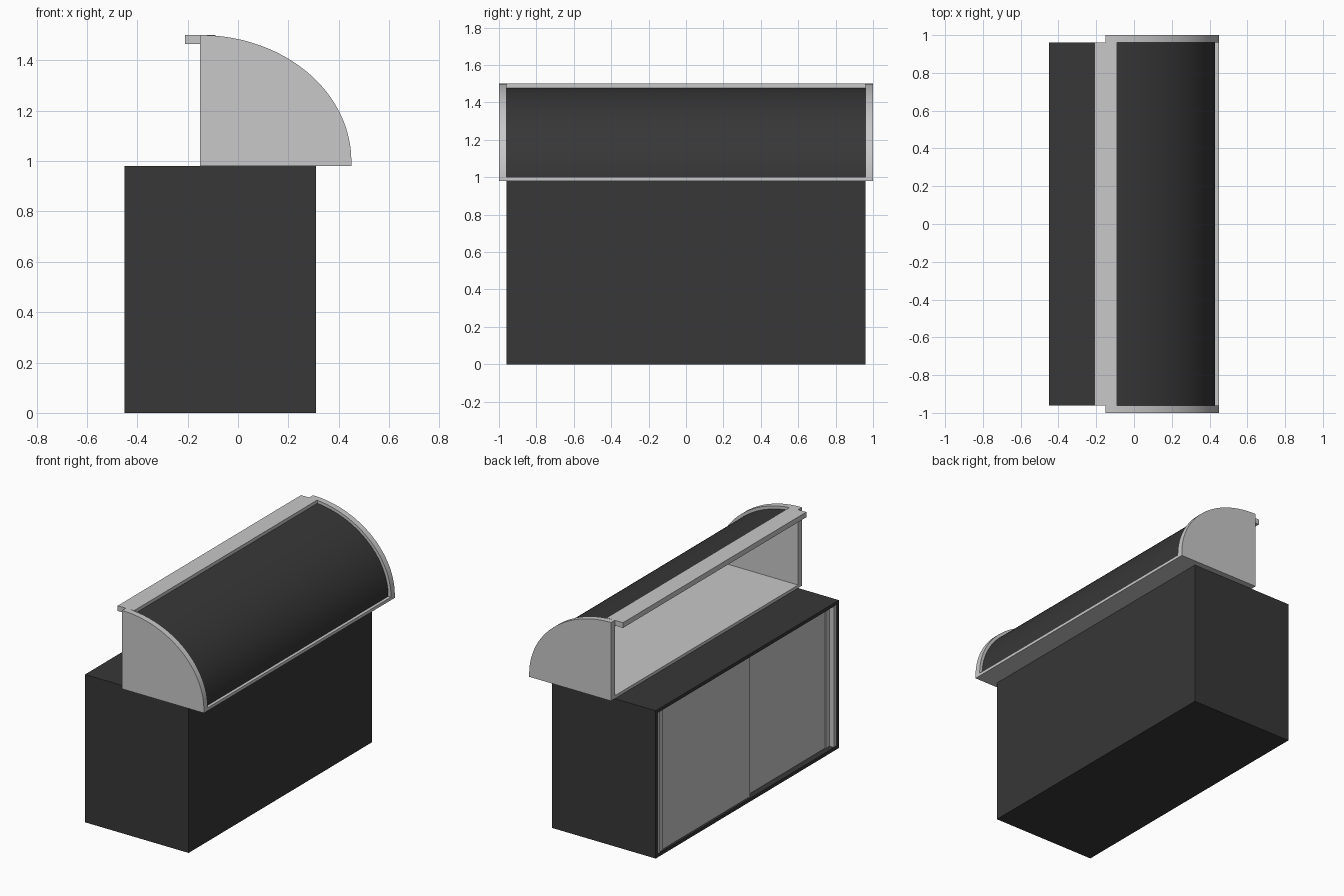
import bpy, bmesh, math

if "Cube" in bpy.data.objects:
    bpy.data.objects.remove(bpy.data.objects["Cube"], do_unlink=True)


def material(name, value):
    m = bpy.data.materials.new(name)
    m.use_nodes = True
    colour = (value, value, value, 1)
    m.diffuse_color = colour
    m.node_tree.nodes["Principled BSDF"].inputs["Base Color"].default_value = colour
    return m


LIGHT = material("light grey", 0.58)
DARK = material("charcoal", 0.038)


def finish(name, bm, mat):
    bmesh.ops.recalc_face_normals(bm, faces=bm.faces)
    mesh = bpy.data.meshes.new(name)
    bm.to_mesh(mesh)
    bm.free()
    mesh.materials.append(mat)
    ob = bpy.data.objects.new(name, mesh)
    bpy.context.collection.objects.link(ob)
    return ob


def box_mesh(x, y, z):
    bm = bmesh.new()
    bmesh.ops.create_cube(bm, size=1)
    for v in bm.verts:
        for i, (lo, hi) in enumerate((x, y, z)):
            v.co[i] = lo if v.co[i] < 0 else hi
    return bm


def box(name, x, y, z, mat):
    return finish(name, box_mesh(x, y, z), mat)


def extrude_profile(name, points, y0, y1, mat):
    """Extrude an xz outline along y, with smooth curved sides."""
    bm = bmesh.new()
    face = bm.faces.new([bm.verts.new((x, y0, z)) for x, z in points])
    new = bmesh.ops.extrude_face_region(bm, geom=[face])["geom"]
    for v in new:
        if isinstance(v, bmesh.types.BMVert):
            v.co.y = y1
    ob = finish(name, bm, mat)
    bpy.ops.object.select_all(action="DESELECT")
    ob.select_set(True)
    bpy.context.view_layer.objects.active = ob
    bpy.ops.object.shade_smooth_by_angle(angle=math.radians(30))
    return ob


BACK, SILL = -0.15, 1.0      # back edge and base of the curved canopy
HALF = 0.96                  # half length between the end panels
STEPS = 40


def arc(rx, rz):
    angles = [math.pi / 2 * i / STEPS for i in range(STEPS + 1)]
    return [(BACK + rx * math.cos(a), SILL + rz * math.sin(a)) for a in angles]


# Cabinet with a recess for the doors at the back
bm = box_mesh((-0.45, 0.31), (-HALF, HALF), (0, 0.98))
bm.normal_update()
back_face = min(bm.faces, key=lambda f: f.calc_center_median().x)
bmesh.ops.inset_region(bm, faces=[back_face], thickness=0.022, use_even_offset=True)
ring = bmesh.ops.extrude_face_region(bm, geom=[back_face])["geom"]
for v in ring:
    if isinstance(v, bmesh.types.BMVert):
        v.co.x += 0.07
bmesh.ops.delete(bm, geom=[back_face], context="FACES_ONLY")
finish("cabinet", bm, DARK)

# Two overlapping sliding doors, with jambs and edge trims
LOW, HIGH = 0.022, 0.958
box("outer_door", (-0.435, -0.415), (-0.05, 0.938), (LOW, HIGH), LIGHT)
box("inner_door", (-0.41, -0.39), (-0.938, 0.02), (LOW, HIGH), LIGHT)
for side, name in ((1, "left"), (-1, "right")):
    jamb = sorted((side * 0.938, side * 0.91))
    trim = sorted((side * 0.91, side * 0.87))
    box(name + "_door_jamb", (-0.447, -0.39), jamb, (LOW, HIGH), LIGHT)
    front = -0.435 if side > 0 else -0.41
    box(name + "_door_trim", (front - 0.006, front), trim, (LOW, HIGH), LIGHT)

# Display floor
box("display_floor", (BACK, 0.45), (-HALF, HALF), (0.98, SILL), LIGHT)

# Rounded end panels
outline = [(BACK, 0.98), (0.45, 0.98)] + arc(0.6, 0.5)
for side, name in ((-1, "front"), (1, "rear")):
    extrude_profile(name + "_end_panel", outline, side * HALF, side * 1.0, LIGHT)

# Curved dark canopy
extrude_profile("curved_canopy", arc(0.58, 0.48) + arc(0.565, 0.465)[::-1],
                -HALF, HALF, DARK)

# Top rail
box("top_rail", (-0.21, -0.09), (-HALF, HALF), (1.465, 1.5), LIGHT)
